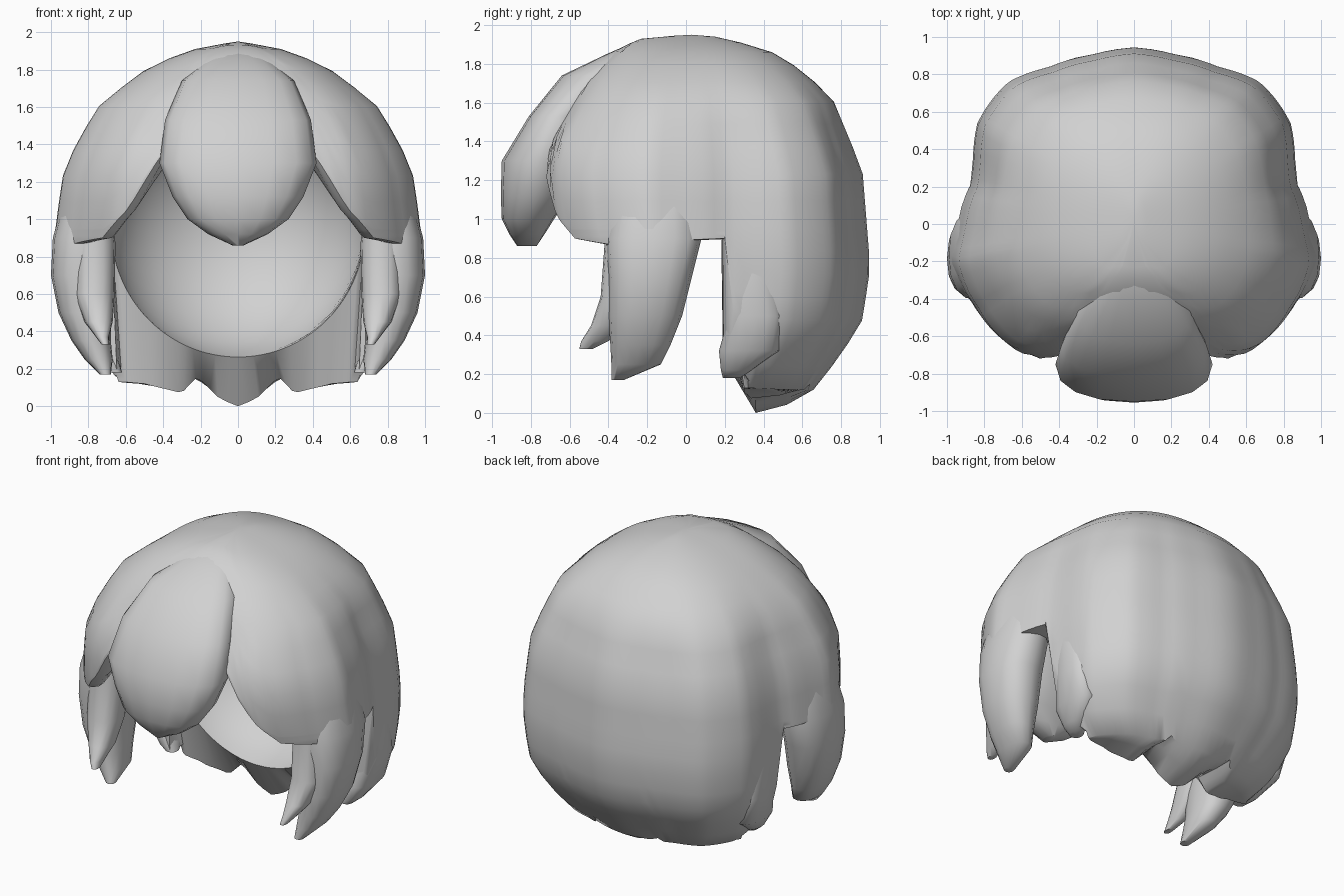
import bpy, bmesh, math

if "Cube" in bpy.data.objects:
    bpy.data.objects.remove(bpy.data.objects["Cube"])

grey = bpy.data.materials.new("hair_grey")
grey.diffuse_color = (0.64, 0.64, 0.64, 1)
grey.use_nodes = True
grey.node_tree.nodes["Principled BSDF"].inputs["Base Color"].default_value = grey.diffuse_color


def lerp(table, v):
    """Linear interpolation in a list of (key, value) pairs with rising keys."""
    if v <= table[0][0]:
        return table[0][1]
    for (k0, v0), (k1, v1) in zip(table, table[1:]):
        if v <= k1:
            return v0 + (v1 - v0) * (v - k0) / (k1 - k0)
    return table[-1][1]


def finish(name, bm):
    bmesh.ops.recalc_face_normals(bm, faces=bm.faces)
    mesh = bpy.data.meshes.new(name)
    bm.to_mesh(mesh)
    bm.free()
    mesh.materials.append(grey)
    ob = bpy.data.objects.new(name, mesh)
    bpy.context.collection.objects.link(ob)
    bpy.ops.object.select_all(action='DESELECT')
    ob.select_set(True)
    bpy.context.view_layer.objects.active = ob
    bpy.ops.object.shade_smooth_by_angle(angle=math.radians(50))
    return ob


def bridge(bm, a, b):
    n = len(a)
    for i in range(n):
        bm.faces.new((a[i], a[(i + 1) % n], b[(i + 1) % n], b[i]))


# Half extents of the hair mass by height: side, back and front
SIDE = [(0, .5), (.05, .6), (.15, .72), (.3, .85), (.5, .93), (.75, .95), (.9, .95), (1.22, .91),
        (1.4, .84), (1.6, .74), (1.74, .58), (1.83, .45), (1.92, .2), (1.95, 0)]
BACK = [(0, .35), (.03, .5), (.11, .65), (.3, .8), (.48, .91), (.75, .95), (1.25, .91),
        (1.61, .76), (1.76, .61), (1.88, .41), (1.94, .15), (1.95, 0)]
FRONT = [(.87, .68), (1.0, .73), (1.22, .76), (1.4, .72), (1.7, .55), (1.88, .35), (1.93, .23), (1.95, 0)]
# Lower hair edge and outward swell by angle (0 = front, 180 = back)
EDGE = [(0, 1.4), (22, 1.38), (25, 1.25), (32, 1.05), (42, .9), (60, .87), (99, .9), (102, .2),
        (106, .19), (112, .2), (116, .13), (135, .12), (150, .09), (158, .07), (165, .15),
        (168, .13), (174, .05), (180, 0)]
SWELL = [(0, .97), (20, 1.02), (35, 1.06), (60, 1.03), (80, 1.05), (92, .98), (100, .93),
         (107, .94), (120, .99), (140, 1.0), (155, .96), (170, .97), (180, 1)]


def direction(deg):
    """Unit point of the rounded-square outline."""
    s, c = math.sin(math.radians(deg)), math.cos(math.radians(deg))
    return math.copysign(abs(s) ** .8, s), -math.copysign(abs(c) ** .8, c)


def surface(deg, z):
    """Point on the outer hair at a given angle and height."""
    fade = min(1, max(0, (1.8 - z) / .4))
    swell = 1 + (lerp(SWELL, min(deg, 360 - deg)) - 1) * fade
    u, v = direction(deg)
    return u * lerp(SIDE, z) * swell, v * lerp(FRONT if v < 0 else BACK, z) * swell


def hollow(fold, edge, s):
    """Point on the round hollow, s running from its top (0) to its rim (1)."""
    if fold > 100:  # rear rim lies in an upright plane
        phi = math.radians(90) * min(1, (180 - fold) / 78)
        u, w = .985 * math.sin(phi), .19
        az = math.pi - math.atan2(u, w)
        end = math.pi - math.asin(min(1, math.hypot(u, w)))
    else:
        az = math.radians(fold)
        end = math.acos((edge + .02 - .95) / .7)
    t = end * s
    return (.69 * math.sin(t) * math.sin(az), .08 - .65 * math.sin(t) * math.cos(az),
            .95 + .7 * math.cos(t))


# Thick cap: outer hair that curls under to meet the rim of the hollow
bm = bmesh.new()
ROWS, UPPER = 18, 11
TOP = 1.95
outer = [[] for _ in range(ROWS + 2)]
inner = [[] for _ in range(ROWS)]
for deg in range(0, 360, 3):
    fold = min(deg, 360 - deg)
    mirror = 1 if deg <= 180 else -1
    edge = lerp(EDGE, fold)
    low = max(edge, .12)
    mid = max(.95, low + .03)
    for r in range(ROWS):
        if r < UPPER:
            z = TOP - (TOP - mid) * (1 - math.cos(math.pi / 2 * (r + 1) / UPPER))
        else:
            z = mid - (mid - low) * (r + 1 - UPPER) / (ROWS - UPPER)
        x, y = surface(deg, z)
        outer[r].append(bm.verts.new((x, y, z)))
    ex, ey = surface(deg, low)
    for r in range(ROWS):
        s = (r + 1) / ROWS
        hx, hy, hz = hollow(fold, edge, s)
        # thin the fringe towards its lower edge
        k = s ** 4 * min(1, max(0, (90 - fold) / 30))
        hx = mirror * hx
        inner[r].append(bm.verts.new((hx + (ex * .9 - hx) * k, hy + (ey * .9 - hy) * k, hz)))
    u, v = direction(deg)
    if fold > 100:
        y1 = max(v * .52, min(ey, .32))
        y2 = max(v * .36, min(ey, .3))
        outer[ROWS].append(bm.verts.new((u * .7, y1, low + (edge - low) * .65)))
        outer[ROWS + 1].append(bm.verts.new((u * .66, y2, edge)))
    else:
        outer[ROWS].append(bm.verts.new((ex * .97, ey * .97, low - .004)))
        outer[ROWS + 1].append(bm.verts.new((ex * .93, ey * .93, low)))
for skin, y, z in ((outer, .03, TOP), (inner, .08, 1.65)):
    tip = bm.verts.new((0, y, z))
    first = skin[0]
    for i in range(len(first)):
        bm.faces.new((tip, first[i], first[(i + 1) % len(first)]))
    for a, b in zip(skin, skin[1:]):
        bridge(bm, a, b)
bridge(bm, outer[-1], inner[-1])
finish("hair_cap", bm)


def lock(name, sections, mirror=1):
    """Closed strand lofted through oval sections (z, y0, y1, x0, x1)."""
    bm = bmesh.new()
    rings = []
    for z, y0, y1, x0, x1 in sections:
        ring = []
        for i in range(16):
            a = math.tau * i / 16
            c, s = math.cos(a), math.sin(a)
            u = math.copysign(abs(c) ** .85, c)
            v = math.copysign(abs(s) ** .85, s)
            ring.append(bm.verts.new((mirror * ((x0 + x1) / 2 + u * (x1 - x0) / 2),
                                      (y0 + y1) / 2 + v * (y1 - y0) / 2, z)))
        rings.append(ring)
    for a, b in zip(rings, rings[1:]):
        bridge(bm, a, b)
    bm.faces.new(rings[0])
    bm.faces.new(rings[-1])
    finish(name, bm)


# Broad rounded fringe in the middle of the forehead
lock("centre_fringe", [
    (1.92, -.25, -.15, -.06, .06), (1.85, -.41, -.2, -.17, .17), (1.74, -.64, -.3, -.3, .3),
    (1.53, -.81, -.5, -.39, .39), (1.3, -.95, -.55, -.42, .42), (1.12, -.955, -.6, -.35, .35),
    (1.0, -.95, -.68, -.27, .27), (.92, -.91, -.73, -.16, .16), (.86, -.87, -.77, -.03, .03)])

# Hanging strands on each side
for side, label in ((1, "right"), (-1, "left")):
    lock("side_lock_" + label, [
        (1.4, -.3, .0, .65, .8), (1.15, -.36, .05, .68, .92), (.9, -.41, .08, .67, .99),
        (.7, -.4, .03, .68, 1.0), (.5, -.4, -.02, .68, .96), (.35, -.39, -.08, .68, .89),
        (.25, -.385, -.13, .67, .82), (.17, -.385, -.32, .68, .74)], side)
    lock("front_lock_" + label, [
        (1.0, -.41, -.1, .67, .88), (.87, -.42, -.15, .655, .88), (.6, -.44, -.2, .66, .88),
        (.45, -.49, -.3, .67, .82), (.37, -.54, -.4, .69, .76), (.33, -.55, -.48, .69, .73)], side)
    lock("rear_lock_" + label, [
        (1.1, .22, .4, .7, .8), (.8, .21, .45, .72, .86), (.5, .22, .5, .7, .86),
        (.32, .17, .48, .66, .82), (.22, .18, .34, .63, .75), (.18, .19, .28, .62, .7)], side)
